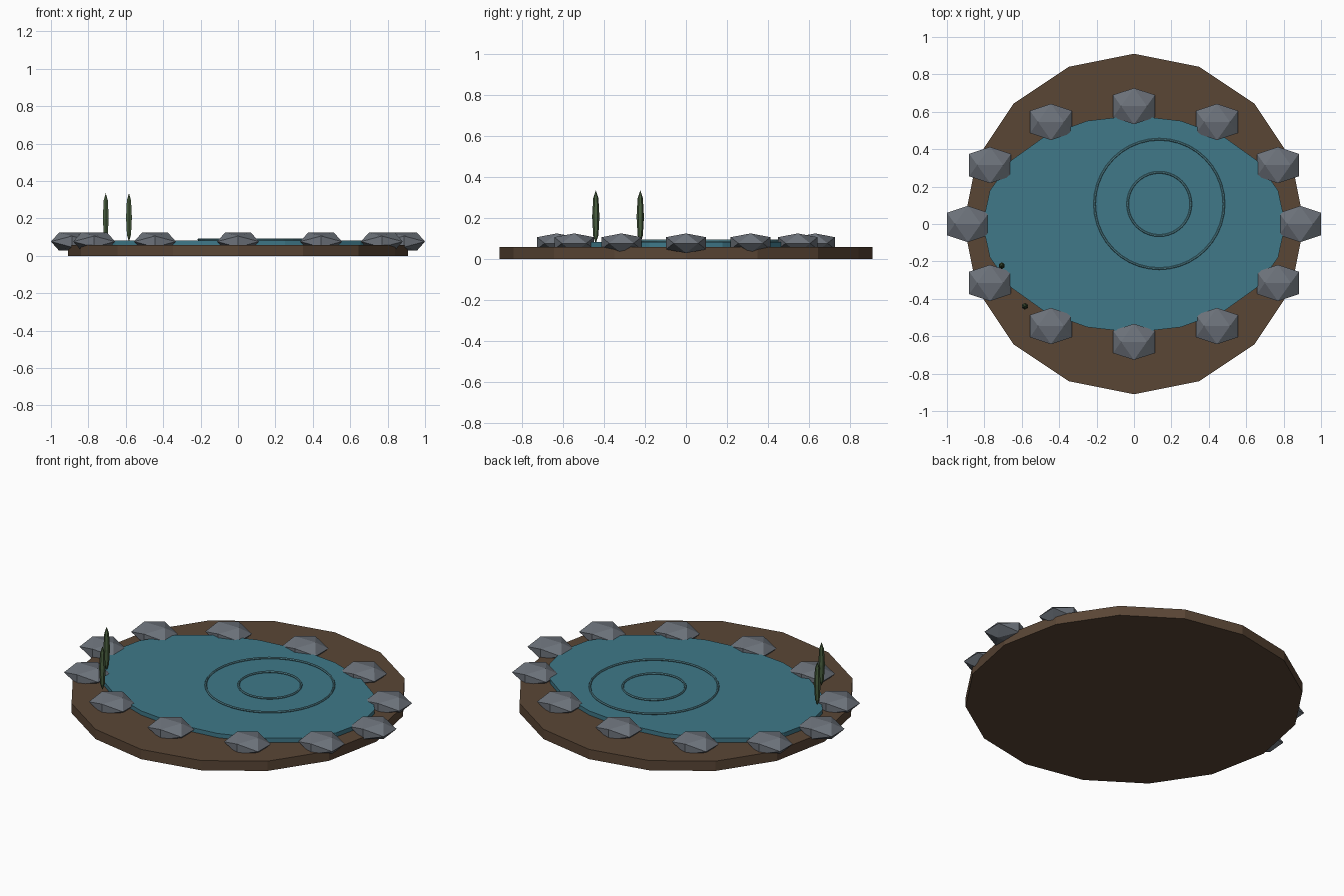
import bpy, bmesh
from math import cos, sin, pi, sqrt

if "Cube" in bpy.data.objects:
    bpy.data.objects.remove(bpy.data.objects["Cube"])


def material(name, rgb):
    m = bpy.data.materials.new(name)
    m.diffuse_color = (*rgb, 1)
    m.use_nodes = True
    m.node_tree.nodes["Principled BSDF"].inputs["Base Color"].default_value = m.diffuse_color
    return m


SOIL = material("soil", (0.102, 0.061, 0.036))
WATER = material("water", (0.05, 0.19, 0.25))
RIPPLE = material("ripple", (0.10, 0.27, 0.32))
STONE = material("stone", (0.15, 0.168, 0.195))
REED = material("reed", (0.069, 0.117, 0.051))


def finish(name, bm, mat, loc=(0, 0, 0)):
    bmesh.ops.recalc_face_normals(bm, faces=bm.faces)
    me = bpy.data.meshes.new(name)
    bm.to_mesh(me)
    bm.free()
    me.materials.append(mat)
    ob = bpy.data.objects.new(name, me)
    ob.location = loc
    bpy.context.collection.objects.link(ob)
    return ob


def disc(name, rx, ry, z0, z1, sides, mat):
    """Elliptical slab with a corner on the y axis."""
    bm = bmesh.new()
    angles = [pi / 2 + 2 * pi * i / sides for i in range(sides)]
    face = bm.faces.new([bm.verts.new((rx * cos(a), ry * sin(a), z0)) for a in angles])
    top = bmesh.ops.extrude_face_region(bm, geom=[face], use_keep_orig=True)
    verts = [v for v in top["geom"] if isinstance(v, bmesh.types.BMVert)]
    bmesh.ops.translate(bm, verts=verts, vec=(0, 0, z1 - z0))
    finish(name, bm, mat)


def stone(name, loc):
    """Icosahedron with its top edge along x, flattened."""
    bm = bmesh.new()
    k = 2 / (1 + sqrt(5))
    size = (0.112, 0.097, 0.048)
    for s in (-1, 1):
        for t in (-1, 1):
            for p in ((s * k, 0, t), (0, s, t * k), (s, t * k, 0)):
                bm.verts.new([c * d for c, d in zip(p, size)])
    bmesh.ops.convex_hull(bm, input=bm.verts)
    finish(name, bm, STONE, loc)


def ripple(name, radius, tube, loc):
    bm = bmesh.new()
    n, m = 40, 6
    rings = []
    for i in range(n):
        a = 2 * pi * i / n
        rings.append([bm.verts.new(((radius + tube * cos(2 * pi * j / m)) * cos(a),
                                    (radius + tube * cos(2 * pi * j / m)) * sin(a),
                                    tube * sin(2 * pi * j / m))) for j in range(m)])
    for i in range(n):
        p, q = rings[i], rings[(i + 1) % n]
        for j in range(m):
            bm.faces.new((p[j], q[j], q[(j + 1) % m], p[(j + 1) % m]))
    finish(name, bm, RIPPLE, loc)


def reed(name, loc):
    """Slim faceted spindle."""
    bm = bmesh.new()
    bmesh.ops.create_uvsphere(bm, u_segments=6, v_segments=4, radius=1)
    bmesh.ops.scale(bm, verts=bm.verts, vec=(0.018, 0.018, 0.13))
    finish(name, bm, REED, loc)


# Earth bank and water
disc("bank", 0.91, 0.91, 0, 0.058, 16, SOIL)
disc("water", 0.81, 0.58, 0.04, 0.083, 20, WATER)

# Ripples on the surface
ripple("outer_ripple", 0.346, 0.006, (0.135, 0.107, 0.088))
ripple("inner_ripple", 0.169, 0.006, (0.135, 0.107, 0.088))

# Ring of stones
for i in range(12):
    a = 2 * pi * i / 12
    stone(f"stone_{i + 1}", (0.888 * cos(a), 0.63 * sin(a), 0.076))

# Reeds
reed("reed_left", (-0.707, -0.223, 0.205))
reed("reed_front", (-0.583, -0.44, 0.205))
